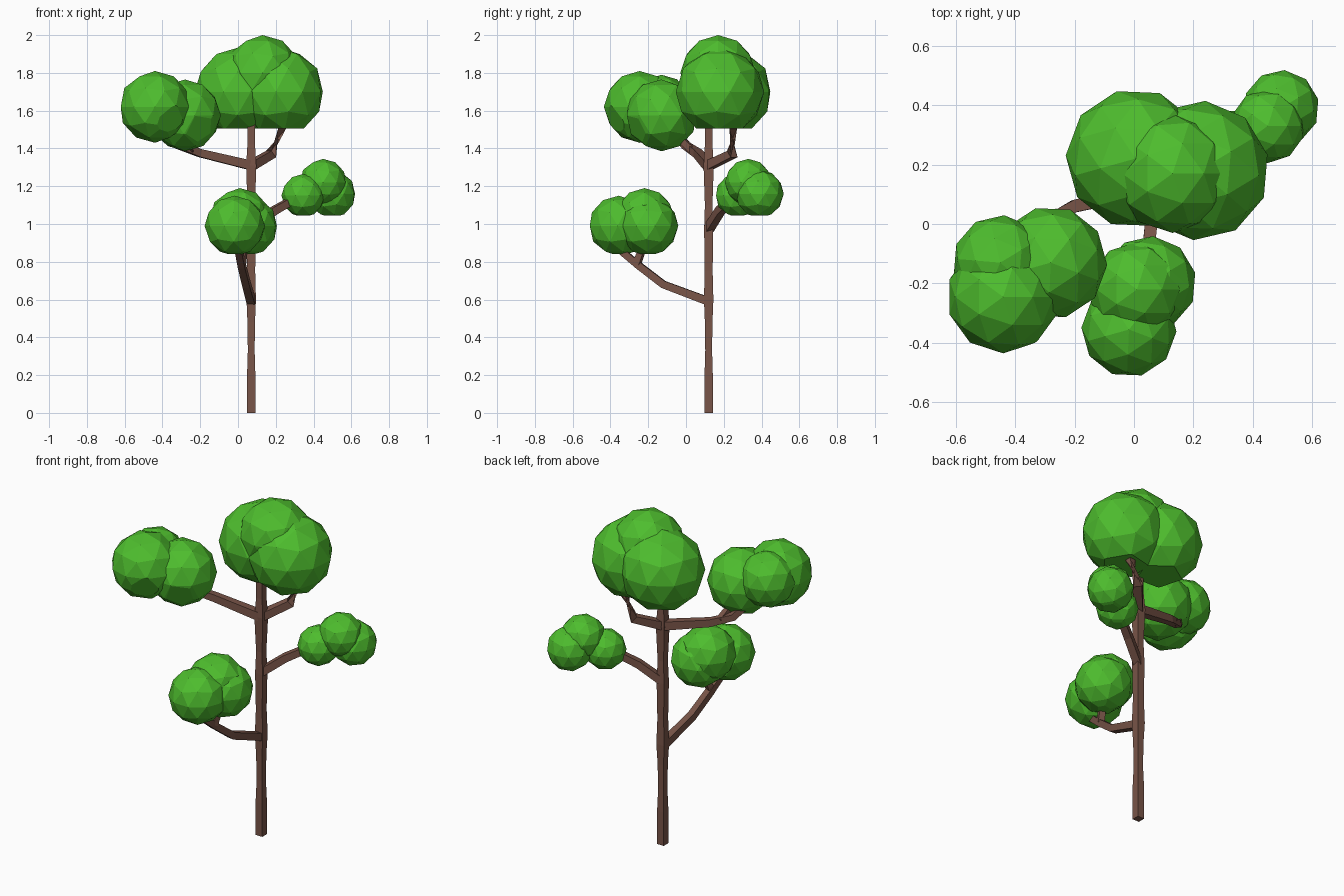
import bpy, bmesh
from mathutils import Vector, Matrix

if "Cube" in bpy.data.objects:
    bpy.data.objects.remove(bpy.data.objects["Cube"])


def material(name, rgb):
    m = bpy.data.materials.new(name)
    m.diffuse_color = (*rgb, 1)
    m.use_nodes = True
    m.node_tree.nodes["Principled BSDF"].inputs["Base Color"].default_value = m.diffuse_color
    return m


BARK = material("bark brown", (0.19, 0.09, 0.065))
LEAF = material("leaf green", (0.076, 0.51, 0.027))


def finish(bm, name, mat):
    bmesh.ops.recalc_face_normals(bm, faces=bm.faces)
    me = bpy.data.meshes.new(name)
    bm.to_mesh(me)
    bm.free()
    me.materials.append(mat)
    ob = bpy.data.objects.new(name, me)
    bpy.context.collection.objects.link(ob)
    return ob


def limb(name, points, radii):
    """Square-section limb swept along a path; radii are half widths."""
    pts = [Vector(p) for p in points]
    bm = bmesh.new()
    rings = []
    for i, (p, r) in enumerate(zip(pts, radii)):
        d = (pts[min(i + 1, len(pts) - 1)] - pts[max(i - 1, 0)]).normalized()
        ref = Vector((0, 1, 0)) if abs(d.z) > 0.95 else Vector((0, 0, 1))
        u = ref.cross(d).normalized()
        v = d.cross(u)
        rings.append([bm.verts.new(p + (u * a + v * b) * r)
                      for a, b in ((-1, -1), (1, -1), (1, 1), (-1, 1))])
    for a, b in zip(rings, rings[1:]):
        for k in range(4):
            bm.faces.new((a[k], a[(k + 1) % 4], b[(k + 1) % 4], b[k]))
    bm.faces.new(rings[0])
    bm.faces.new(rings[-1])
    return finish(bm, name, BARK)


def foliage(name, balls, floor=None, facet=None):
    """Cluster of low-poly balls, cut flat at floor height or along a facet."""
    bm = bmesh.new()
    for i, (x, y, z, r) in enumerate(balls):
        c = Vector((x, y, z))
        part = bmesh.new()
        bmesh.ops.create_icosphere(
            part, subdivisions=2, radius=r,
            matrix=Matrix.Translation(c) @ Matrix.Rotation(i * 0.9, 4, 'Z'))
        cuts = []
        if floor is not None:
            cuts.append((Vector((x, y, floor)), Vector((0, 0, -1))))
        if facet is not None:
            n = Vector(facet).normalized()
            cuts.append((c + n * r * 0.88, n))
        for co, n in cuts:
            res = bmesh.ops.bisect_plane(
                part, geom=part.verts[:] + part.edges[:] + part.faces[:],
                plane_co=co, plane_no=n, clear_outer=True)
            edges = [e for e in res["geom_cut"] if isinstance(e, bmesh.types.BMEdge)]
            if edges:
                bmesh.ops.contextual_create(part, geom=edges)
        tmp = bpy.data.meshes.new("tmp")
        part.to_mesh(tmp)
        part.free()
        bm.from_mesh(tmp)
        bpy.data.meshes.remove(tmp)
    return finish(bm, name, LEAF)


# Trunk, slightly swollen where branches leave it
TX, TY = 0.07, 0.12
trunk = [(0, .022), (.2, .022), (.33, .018), (.48, .02), (.6, .025), (.75, .021),
         (.97, .024), (1.1, .02), (1.31, .027), (1.42, .02), (1.65, .02)]
limb("trunk", [(TX, TY, z) for z, _ in trunk], [r for _, r in trunk])

# Branches
limb("low_front_branch",
     [(TX, TY, .59), (.045, -.12, .68), (.02, -.25, .78), (0, -.37, .88)],
     [.022, .02, .019, .018])
limb("low_front_twig", [(.02, -.26, .79), (.035, -.22, .9)], [.018, .016])
limb("right_branch",
     [(TX, TY, .975), (.19, .18, 1.07), (.33, .26, 1.15)], [.022, .021, .019])
limb("left_branch",
     [(TX, TY, 1.31), (-.2, .06, 1.375), (-.31, 0, 1.415), (-.41, -.1, 1.54)],
     [.025, .021, .019, .017])
limb("left_twig", [(-.25, .035, 1.39), (-.28, -.05, 1.47)], [.018, .016])
limb("crown_branch",
     [(TX, TY, 1.31), (.175, .245, 1.37), (.235, .25, 1.51), (.25, .25, 1.6)],
     [.024, .023, .02, .018])

# Foliage clusters: x, y, z, radius of each ball
foliage("crown_foliage", [(0.13, .17, 1.80, .20), (0.005, .22, 1.70, .235),
                          (.22, .18, 1.70, .235)], floor=1.505)
foliage("left_foliage", [(-.44, -.245, 1.62, .19), (-.28, -.13, 1.575, .19),
                         (-.45, -.13, 1.63, .16)], facet=(.45, -.75, -.4))
foliage("low_front_foliage", [(0.01, -.22, 1.03, .16), (-.017, -.355, .99, .16),
                              (.05, -.2, .99, .16)], floor=.84)
foliage("right_foliage", [(.45, .33, 1.22, .125), (.345, .27, 1.15, .115),
                          (.495, .39, 1.16, .128)], floor=1.045)
